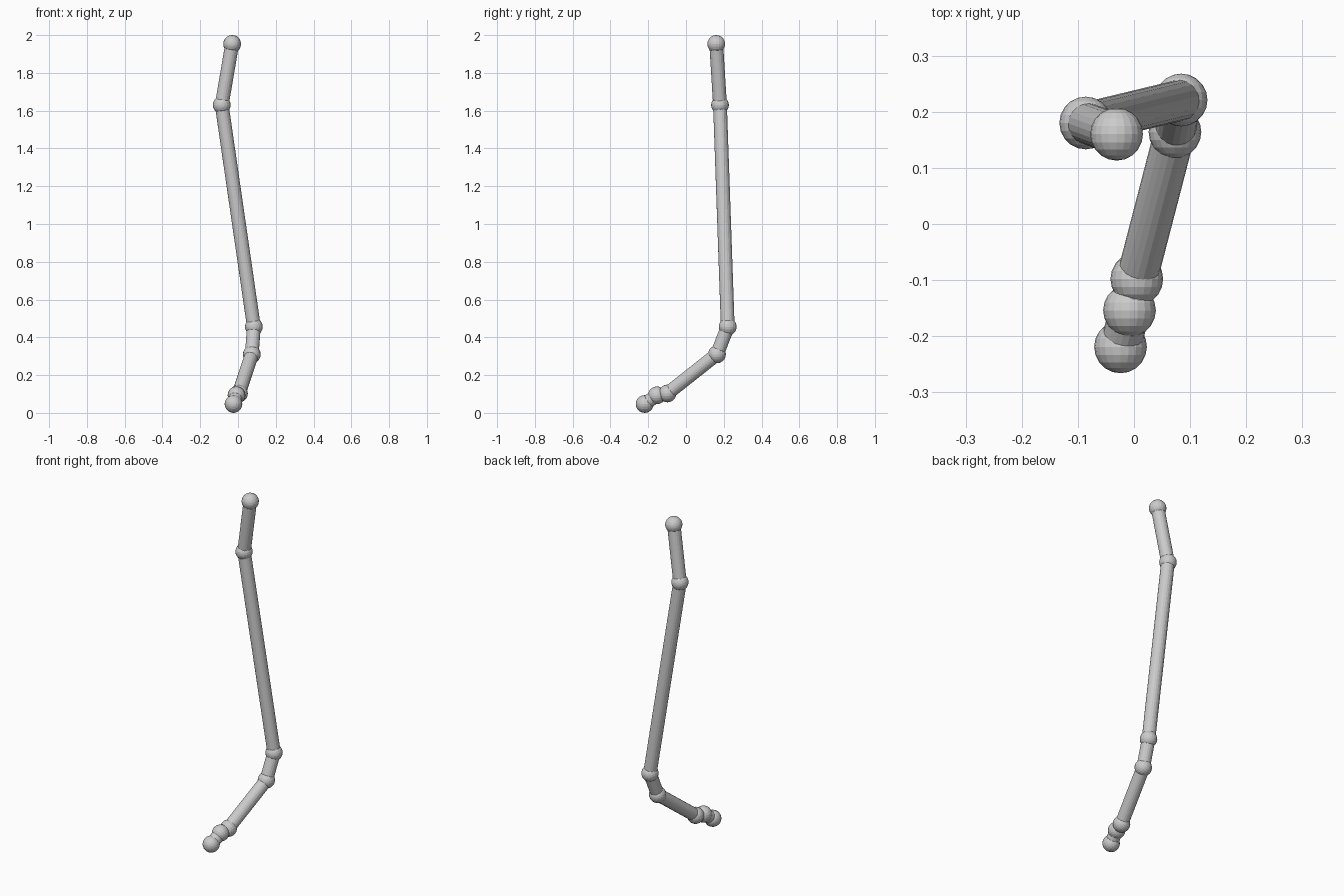
import bpy
from math import radians
from mathutils import Vector

if "Cube" in bpy.data.objects:
    bpy.data.objects.remove(bpy.data.objects["Cube"])

JOINT_R = 0.047
TUBE_R = 0.0365
SIDES = 20

# Joint centres from the top of the chain to its foot
joints = [
    Vector((-0.031, 0.160, 1.953)),
    Vector((-0.086, 0.180, 1.630)),
    Vector((0.084, 0.221, 0.456)),
    Vector((0.073, 0.164, 0.310)),
    Vector((0.005, -0.098, 0.103)),
    Vector((-0.008, -0.154, 0.093)),
    Vector((-0.024, -0.219, 0.050)),
]
# Rest the lowest joint on the ground
joints[-1].z = JOINT_R


def ball(name, centre):
    bpy.ops.mesh.primitive_uv_sphere_add(segments=SIDES, ring_count=SIDES // 2,
                                         radius=JOINT_R, location=centre,
                                         rotation=(radians(90), 0, 0))
    bpy.context.object.name = name


def tube(name, a, b):
    axis = b - a
    bpy.ops.mesh.primitive_cylinder_add(vertices=SIDES, radius=TUBE_R,
                                        depth=axis.length, location=(a + b) / 2,
                                        rotation=axis.to_track_quat('Z', 'Y').to_euler())
    bpy.context.object.name = name


# Round joints
for i, p in enumerate(joints):
    ball(f"joint_{i + 1}", p)

# Straight rods linking neighbouring joints
for i, (a, b) in enumerate(zip(joints, joints[1:])):
    tube(f"rod_{i + 1}", a, b)
